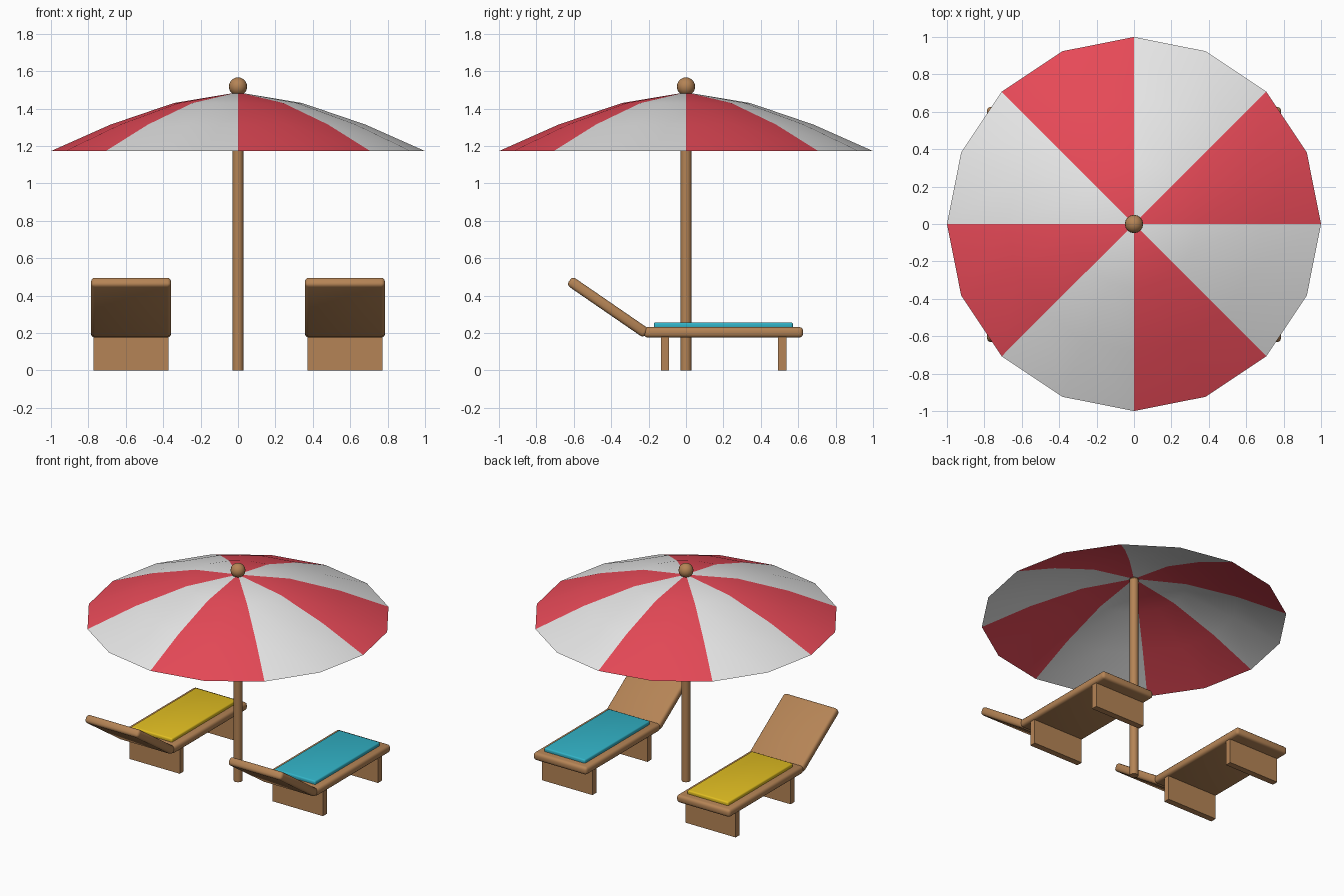
import bpy, bmesh, math
from mathutils import Matrix, Vector

if "Cube" in bpy.data.objects:
    bpy.data.objects.remove(bpy.data.objects["Cube"])


def material(name, rgb):
    m = bpy.data.materials.new(name)
    m.diffuse_color = (*rgb, 1)
    m.use_nodes = True
    m.node_tree.nodes["Principled BSDF"].inputs["Base Color"].default_value = m.diffuse_color
    return m


WOOD = material("wood", (0.46, 0.23, 0.092))
RED = material("red fabric", (0.83, 0.07, 0.10))
WHITE = material("white fabric", (0.84, 0.84, 0.84))
BLUE = material("turquoise cushion", (0.032, 0.45, 0.57))
YELLOW = material("yellow cushion", (0.76, 0.52, 0.016))


def finish(name, bm, mats, angle=35):
    mesh = bpy.data.meshes.new(name)
    bm.to_mesh(mesh)
    bm.free()
    ob = bpy.data.objects.new(name, mesh)
    bpy.context.collection.objects.link(ob)
    for m in mats:
        mesh.materials.append(m)
    bpy.ops.object.select_all(action='DESELECT')
    ob.select_set(True)
    bpy.context.view_layer.objects.active = ob
    bpy.ops.object.shade_smooth_by_angle(angle=math.radians(angle))
    return ob


def box(name, centre, size, mat, bevel=0, tilt=0):
    bm = bmesh.new()
    bmesh.ops.create_cube(bm, size=1, matrix=Matrix.Diagonal((*size, 1)))
    if bevel:
        bmesh.ops.bevel(bm, geom=bm.edges[:], offset=bevel, segments=3,
                        profile=0.5, affect='EDGES')
    bm.transform(Matrix.Translation(centre) @ Matrix.Rotation(tilt, 4, 'X'))
    return finish(name, bm, [mat])


# Canopy: 16-sided dome, stripes two segments wide
SIDES = 16
profile = [(0.342, 1.43), (0.68, 1.315), (1.0, 1.173)]
bm = bmesh.new()
apex = bm.verts.new((0, 0, 1.487))
rings = [[bm.verts.new((r * math.cos(2 * math.pi * i / SIDES),
                        r * math.sin(2 * math.pi * i / SIDES), z))
          for i in range(SIDES)] for r, z in profile]
for i in range(SIDES):
    j = (i + 1) % SIDES
    faces = [bm.faces.new((apex, rings[0][i], rings[0][j]))]
    for a, b in zip(rings, rings[1:]):
        faces.append(bm.faces.new((a[i], b[i], b[j], a[j])))
    for f in faces:
        f.material_index = (i // 2) % 2
finish("canopy", bm, [RED, WHITE])

# Pole and ball on top
bm = bmesh.new()
bmesh.ops.create_cone(bm, cap_ends=True, segments=12, radius1=0.029, radius2=0.029,
                      depth=1.5, matrix=Matrix.Translation((0, 0, 0.75)))
finish("pole", bm, [WOOD])
bm = bmesh.new()
bmesh.ops.create_uvsphere(bm, u_segments=16, v_segments=10, radius=0.049,
                          matrix=Matrix.Translation((0, 0, 1.518)))
finish("pole_ball", bm, [WOOD])

# Two loungers, one either side of the pole
TILT = math.radians(34.5)
for side, x, fabric in (("left", -0.572, YELLOW), ("right", 0.572, BLUE)):
    box(side + "_bed", (x, 0.2, 0.204), (0.428, 0.852, 0.056), WOOD, 0.02)
    box(side + "_cushion", (x, 0.2, 0.24), (0.33, 0.743, 0.034), fabric, 0.01)
    # backrest rises towards the front
    end = Vector((x, -0.623, 0.480))
    along = Vector((0, -math.cos(TILT), math.sin(TILT)))
    box(side + "_backrest", end - along * 0.25, (0.428, 0.50, 0.056), WOOD, 0.02, -TILT)
    for label, y in (("front", -0.112), ("back", 0.515)):
        box(f"{side}_{label}_leg", (x, y, 0.095), (0.402, 0.044, 0.19), WOOD)
